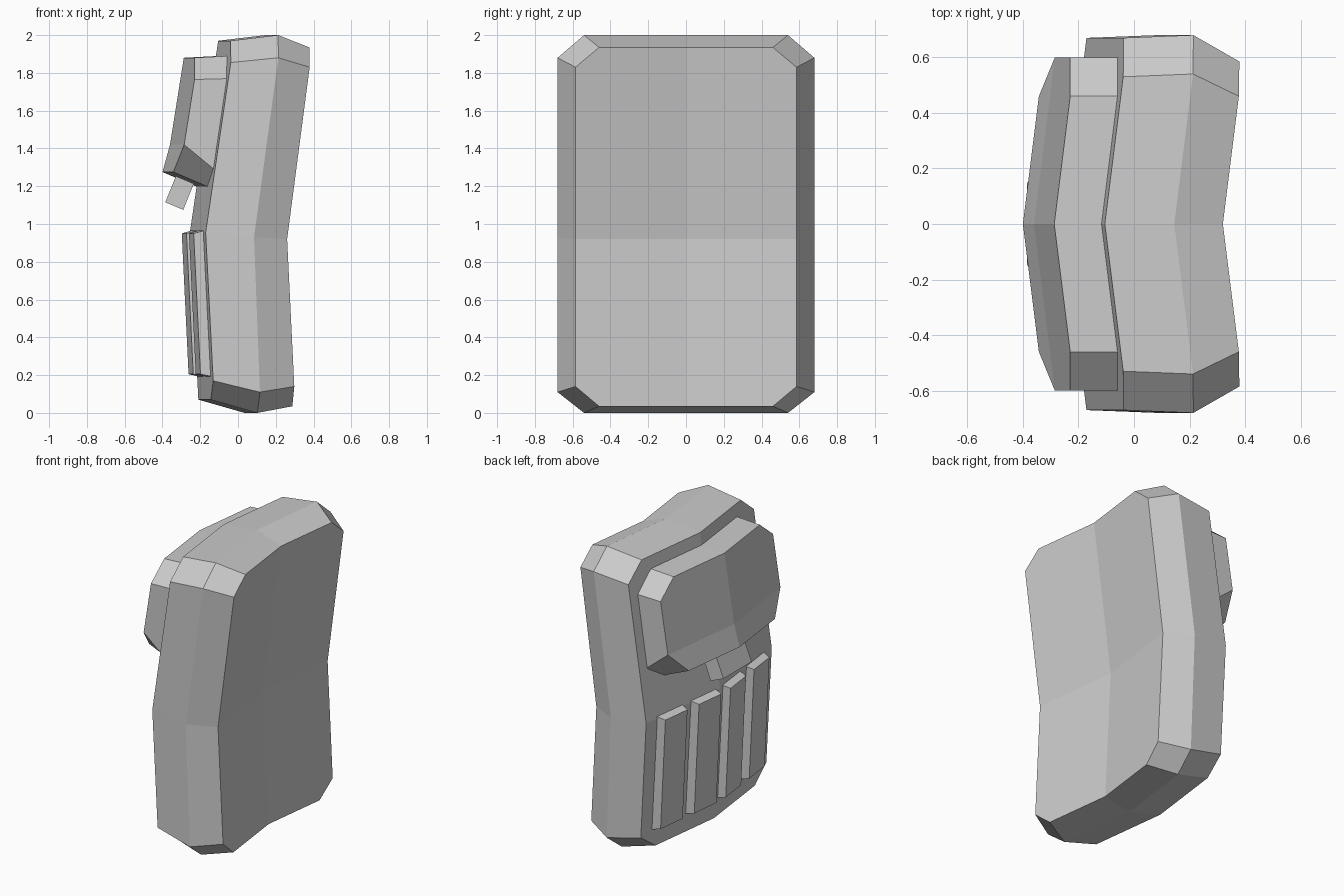
import bpy, bmesh

if "Cube" in bpy.data.objects:
    bpy.data.objects.remove(bpy.data.objects["Cube"])

BEND = 0.125   # how far x moves forward per unit of |y|


def bent_x(y, z, zs, xs):
    """x of a surface bent at mid height and along y = 0; zs/xs run top, middle, bottom."""
    i = 0 if z >= zs[1] else 1
    t = (z - zs[i + 1]) / (zs[i] - zs[i + 1])
    return xs[i + 1] + t * (xs[i] - xs[i + 1]) + BEND * abs(y)


def finish(bm, name):
    bmesh.ops.remove_doubles(bm, verts=bm.verts, dist=0.0005)
    bmesh.ops.recalc_face_normals(bm, faces=bm.faces)
    me = bpy.data.meshes.new(name)
    bm.to_mesh(me)
    bm.free()
    ob = bpy.data.objects.new(name, me)
    bpy.context.collection.objects.link(ob)
    return ob


def bridge(bm, rings):
    for r, s in zip(rings, rings[1:]):
        for i in range(len(r)):
            j = (i + 1) % len(r)
            bm.faces.new((r[i], r[j], s[j], s[i]))


def bent_slab(name, layers):
    """Clipped-corner slab lofted through layers of (narrow y, wide y, five heights, x values)."""
    bm = bmesh.new()
    rings, hubs = [], []
    for a, b, zt, zt2, zm, zb2, zb, xs in layers:
        half = [(0, zt), (a, zt), (b, zt2), (b, zm), (b, zb2), (a, zb), (0, zb)]
        loop = half + [(-y, z) for y, z in half[-2:0:-1]]
        at = lambda y, z: bm.verts.new((bent_x(y, z, (zt, zm, zb), xs), y, z))
        rings.append([at(y, z) for y, z in loop])
        hubs.append(at(0, zm))
    bridge(bm, rings)
    for ring, hub in ((rings[0], hubs[0]), (rings[-1], hubs[-1])):
        for k in range(0, 12, 3):
            bm.faces.new([hub] + [ring[(k + i) % 12] for i in range(4)])
    bmesh.ops.dissolve_degenerate(bm, dist=0.0005, edges=bm.edges)
    return finish(bm, name)


def block(name, rings):
    bm = bmesh.new()
    loops = [[bm.verts.new(p) for p in ring] for ring in rings]
    bridge(bm, loops)
    bm.faces.new(loops[0])
    bm.faces.new(loops[-1])
    return finish(bm, name)


# main body: back ring, widest ring, inset front face
bent_slab("body_shell", [
    (0.53, 0.67, 1.97, 1.855, 0.955, 0.17, 0.07, (-0.105, -0.255, -0.21)),
    (0.54, 0.68, 2.0, 1.88, 0.93, 0.11, 0.0, (0.145, 0.0, 0.035)),
    (0.46, 0.585, 1.935, 1.83, 0.92, 0.14, 0.035, (0.32, 0.187, 0.23)),
])

# upper pocket, flaring out towards its bottom edge
bent_slab("upper_pocket", [
    (0.46, 0.60, 1.89, 1.77, 1.28, 1.28, 1.19, (-0.10, -0.19, -0.20)),
    (0.46, 0.60, 1.88, 1.765, 1.42, 1.42, 1.275, (-0.287, -0.36, -0.40)),
])

# closing tab under the pocket
tab = [(-0.31, 1.30), (-0.215, 1.26), (-0.29, 1.075), (-0.385, 1.115)]
block("pocket_tab", [[(x, y, z) for x, z in tab] for y in (-0.15, 0.15)])

# four raised ribs on the lower back
for n, yc in enumerate((-0.455, -0.15, 0.15, 0.455)):
    rings = []
    for w, zt, zb, xs in ((0.12, 0.97, 0.19, (-0.235, -0.20)),
                          (0.10, 0.95, 0.205, (-0.304, -0.268))):
        corners = [(yc - w, zt, xs[0]), (yc + w, zt, xs[0]),
                   (yc + w, zb, xs[1]), (yc - w, zb, xs[1])]
        rings.append([(x + BEND * abs(y), y, z) for y, z, x in corners])
    block("lower_rib_%d" % (n + 1), rings)
